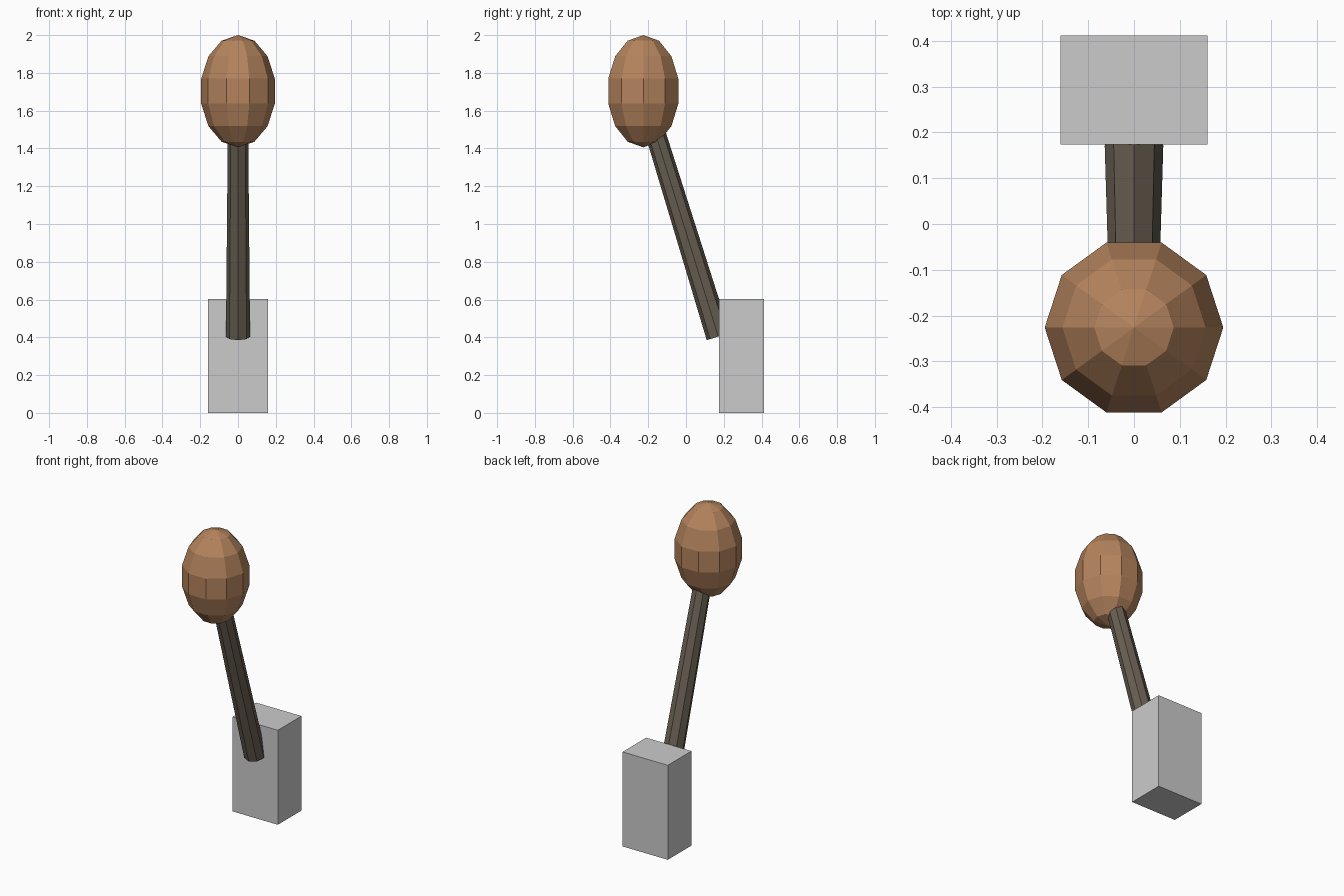
import bpy
import bmesh
from math import pi
from mathutils import Matrix, Vector

if "Cube" in bpy.data.objects:
    bpy.data.objects.remove(bpy.data.objects["Cube"])


def make_part(name, bm, matrix, colour=None):
    """Turn a bmesh into a flat-shaded object."""
    bmesh.ops.transform(bm, matrix=matrix, verts=bm.verts)
    mesh = bpy.data.meshes.new(name)
    bm.to_mesh(mesh)
    bm.free()
    obj = bpy.data.objects.new(name, mesh)
    bpy.context.collection.objects.link(obj)
    if colour:
        mat = bpy.data.materials.new(name + "_colour")
        mat.diffuse_color = (*colour, 1)
        mat.use_nodes = True
        mat.node_tree.nodes["Principled BSDF"].inputs["Base Color"].default_value = mat.diffuse_color
        mesh.materials.append(mat)
    return obj


# Grey base block
bm = bmesh.new()
bmesh.ops.create_cube(bm, size=1)
make_part("base_block", bm,
          Matrix.Translation((0, 0.293, 0.302)) @ Matrix.Diagonal((0.32, 0.238, 0.604, 1)))

# Tapered eight-sided shaft leaning forward into the head
bottom, top = Vector((0, 0.171, 0.404)), Vector((0, -0.16, 1.474))
axis = top - bottom
bm = bmesh.new()
bmesh.ops.create_cone(bm, cap_ends=True, segments=8,
                      radius1=0.064, radius2=0.054, depth=axis.length)
lean = Vector((0, 0, 1)).rotation_difference(axis).to_matrix().to_4x4()
make_part("shaft", bm, Matrix.Translation((bottom + top) / 2) @ lean, (0.14, 0.115, 0.085))

# Faceted egg-shaped head
bm = bmesh.new()
bmesh.ops.create_uvsphere(bm, u_segments=10, v_segments=7, radius=1)
make_part("head", bm,
          Matrix.Translation((0, -0.226, 1.703)) @ Matrix.Diagonal((0.2, 0.2, 0.297, 1))
          @ Matrix.Rotation(pi / 2, 4, 'Z'), (0.46, 0.23, 0.11))
